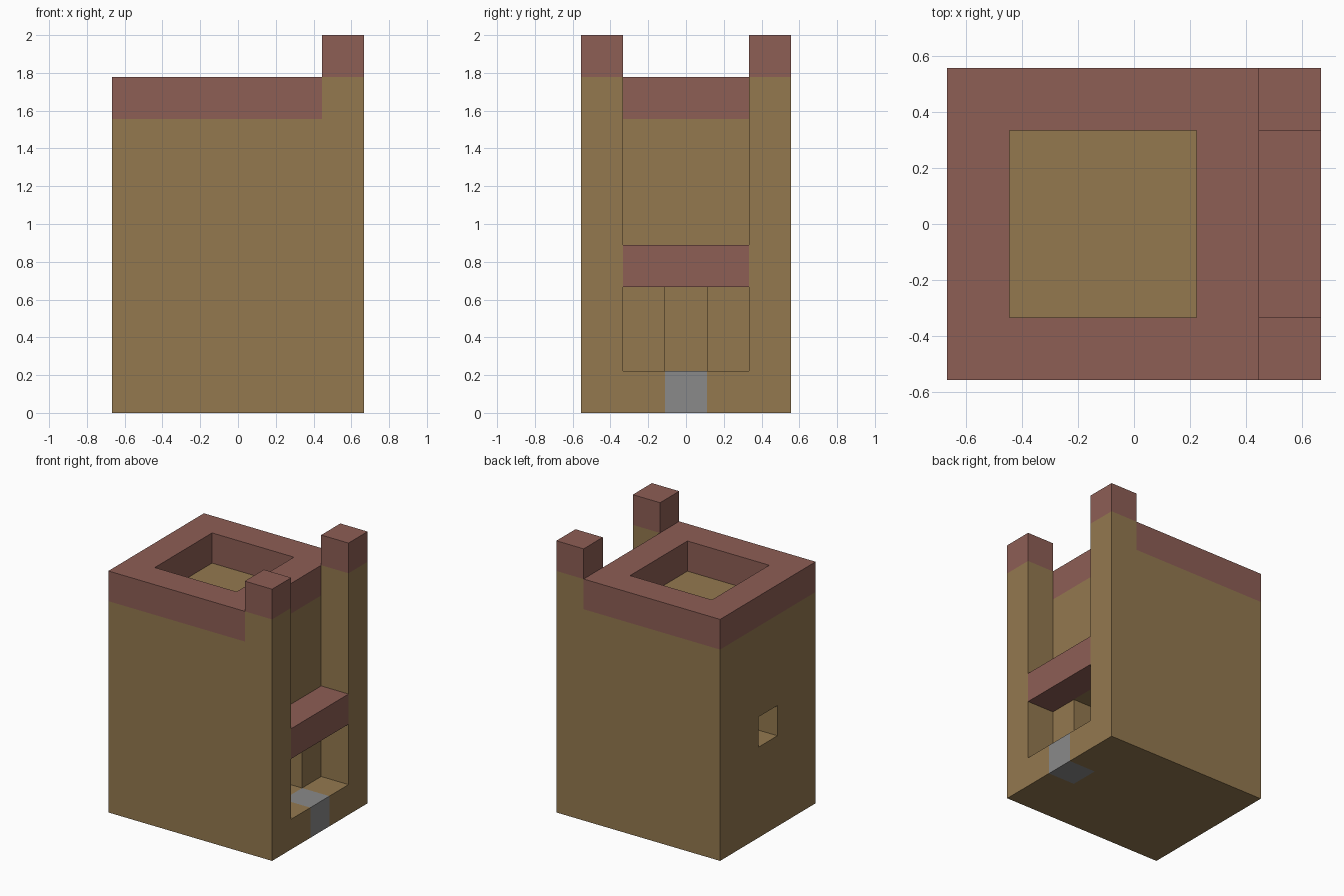
import bpy
import bmesh
from itertools import product
from mathutils import Vector

cube = bpy.data.objects.get("Cube")
if cube:
    bpy.data.objects.remove(cube, do_unlink=True)

U = 2 / 9                        # edge of one building block
ORIGIN = Vector((-3, -2.5, 0))   # corner of the block grid


def material(name, rgb):
    mat = bpy.data.materials.new(name)
    mat.use_nodes = True
    mat.diffuse_color = (*rgb, 1)
    mat.node_tree.nodes["Principled BSDF"].inputs["Base Color"].default_value = (*rgb, 1)
    return mat


tan = material("tan_wood", (0.295, 0.19, 0.078))
red = material("red_brown_trim", (0.27, 0.112, 0.091))
gray = material("gray_stone", (0.254, 0.254, 0.254))

blocks = {}   # block position -> part name
parts = {}    # part name -> material


def fill(part, mat, low, high):
    """Fill the box of blocks from low up to high with one part."""
    parts[part] = mat
    for cell in product(*(range(a, b) for a, b in zip(low, high))):
        blocks[cell] = part


def carve(low, high):
    """Empty a box of blocks."""
    for cell in product(*(range(a, b) for a, b in zip(low, high))):
        blocks.pop(cell, None)


# Tower body with its hidden room, doorway and rear window
fill("tower_walls", tan, (0, 0, 0), (5, 5, 7))
carve((1, 1, 1), (4, 4, 6))
carve((4, 2, 1), (5, 3, 3))
carve((0, 2, 3), (1, 3, 4))

# Parapet ring around the sunken roof
fill("parapet", red, (0, 0, 7), (5, 5, 8))
carve((1, 1, 7), (4, 4, 8))

# Two corner posts with caps
for side, y in (("right", 0), ("left", 4)):
    fill(side + "_post", tan, (5, y, 0), (6, y + 1, 8))
    fill(side + "_post_cap", red, (5, y, 8), (6, y + 1, 9))

# Porch floor, doorstep and canopy between the posts
fill("porch_floor", tan, (5, 1, 0), (6, 4, 1))
fill("doorstep", gray, (5, 2, 0), (6, 3, 1))
fill("porch_canopy", red, (5, 1, 3), (6, 4, 4))


def build(part, mat):
    """Make one object from the exposed block faces of a part."""
    bm = bmesh.new()
    for cell, owner in blocks.items():
        if owner != part:
            continue
        centre = Vector(cell) + Vector((0.5, 0.5, 0.5)) + ORIGIN
        for axis, sign in product(range(3), (-1, 1)):
            neighbour = list(cell)
            neighbour[axis] += sign
            if tuple(neighbour) in blocks:
                continue
            normal, u, v = Vector(), Vector(), Vector()
            normal[axis] = sign / 2
            u[(axis + 1) % 3] = 0.5
            v[(axis + 2) % 3] = sign / 2
            corners = (-u - v, u - v, u + v, v - u)
            bm.faces.new([bm.verts.new((centre + normal + c) * U) for c in corners])
    bmesh.ops.remove_doubles(bm, verts=bm.verts, dist=0.001)
    mesh = bpy.data.meshes.new(part)
    bm.to_mesh(mesh)
    bm.free()
    mesh.materials.append(mat)
    bpy.context.collection.objects.link(bpy.data.objects.new(part, mesh))


for part, mat in parts.items():
    build(part, mat)
